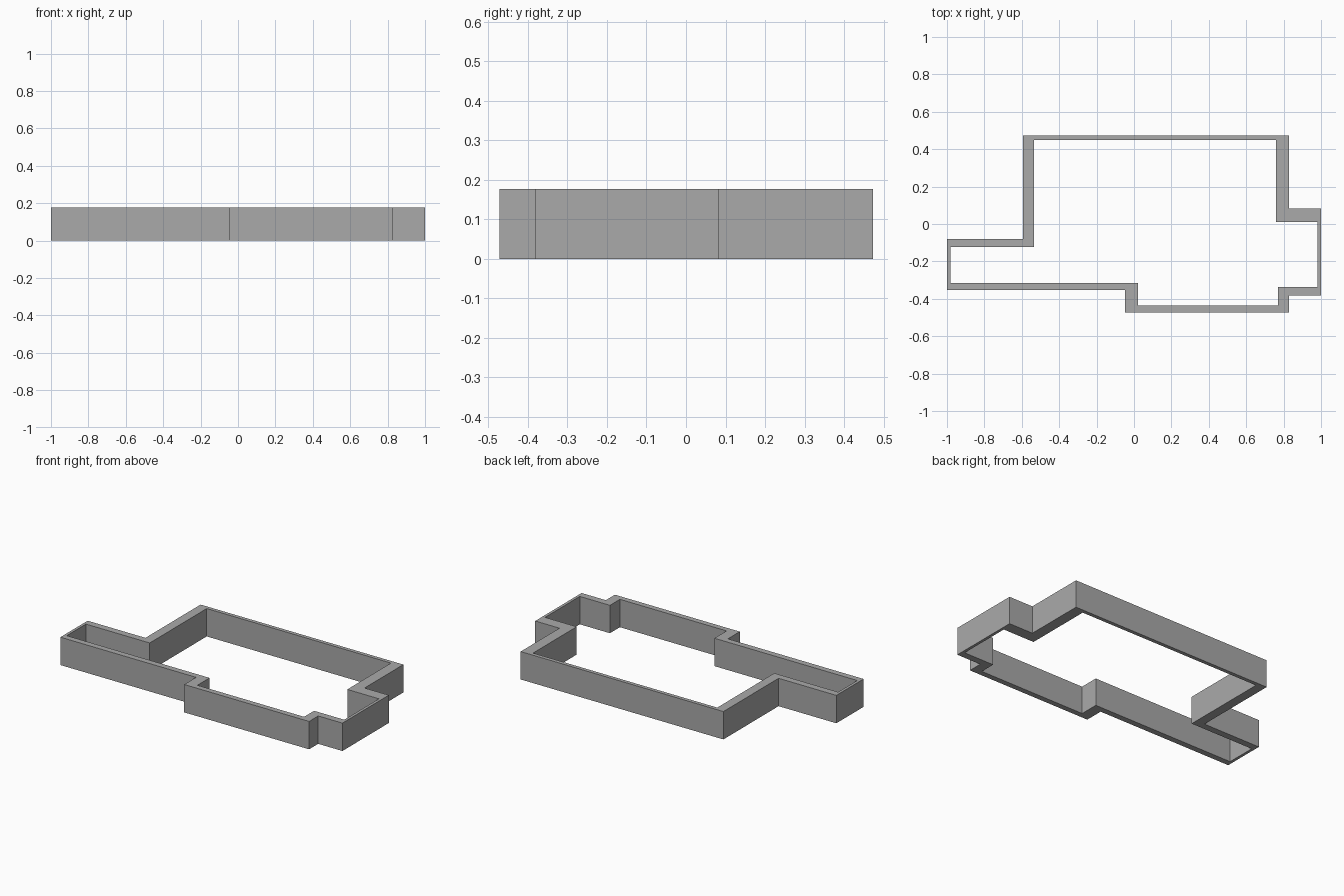
import bpy
import bmesh

cube = bpy.data.objects.get("Cube")
if cube:
    bpy.data.objects.remove(cube, do_unlink=True)

HEIGHT = 0.177


def outline(xs, ys):
    """Right-angled closed loop, turning alternately in x and y."""
    pts = []
    for i, x in enumerate(xs):
        pts += [(x, ys[i]), (x, ys[(i + 1) % len(ys)])]
    return pts


# Matching outer and inner corners of the wall, clockwise from the back left
outer = outline([0.83, 1.0, 0.83, -0.047, -1.0, -0.594],
                [0.473, 0.084, -0.381, -0.472, -0.353, -0.08])
inner = outline([0.76, 0.982, 0.77, 0.021, -0.982, -0.534],
                [0.449, 0.011, -0.337, -0.437, -0.315, -0.123])

# Floor strip between the two outlines, raised into a wall
bm = bmesh.new()
out_v = [bm.verts.new((x, y, 0)) for x, y in outer]
in_v = [bm.verts.new((x, y, 0)) for x, y in inner]
n = len(out_v)
for i in range(n):
    j = (i + 1) % n
    bm.faces.new((out_v[i], out_v[j], in_v[j], in_v[i]))
raised = bmesh.ops.extrude_face_region(bm, geom=bm.faces[:], use_keep_orig=True)
top = [v for v in raised["geom"] if isinstance(v, bmesh.types.BMVert)]
bmesh.ops.translate(bm, verts=top, vec=(0, 0, HEIGHT))
bmesh.ops.recalc_face_normals(bm, faces=bm.faces[:])

mesh = bpy.data.meshes.new("perimeter_wall")
bm.to_mesh(mesh)
bm.free()
wall = bpy.data.objects.new("perimeter_wall", mesh)
bpy.context.collection.objects.link(wall)

# Plain grey wall colour
grey = bpy.data.materials.new("wall_grey")
grey.use_nodes = True
colour = (0.4, 0.4, 0.4, 1)
grey.diffuse_color = colour
grey.node_tree.nodes["Principled BSDF"].inputs["Base Color"].default_value = colour
mesh.materials.append(grey)
